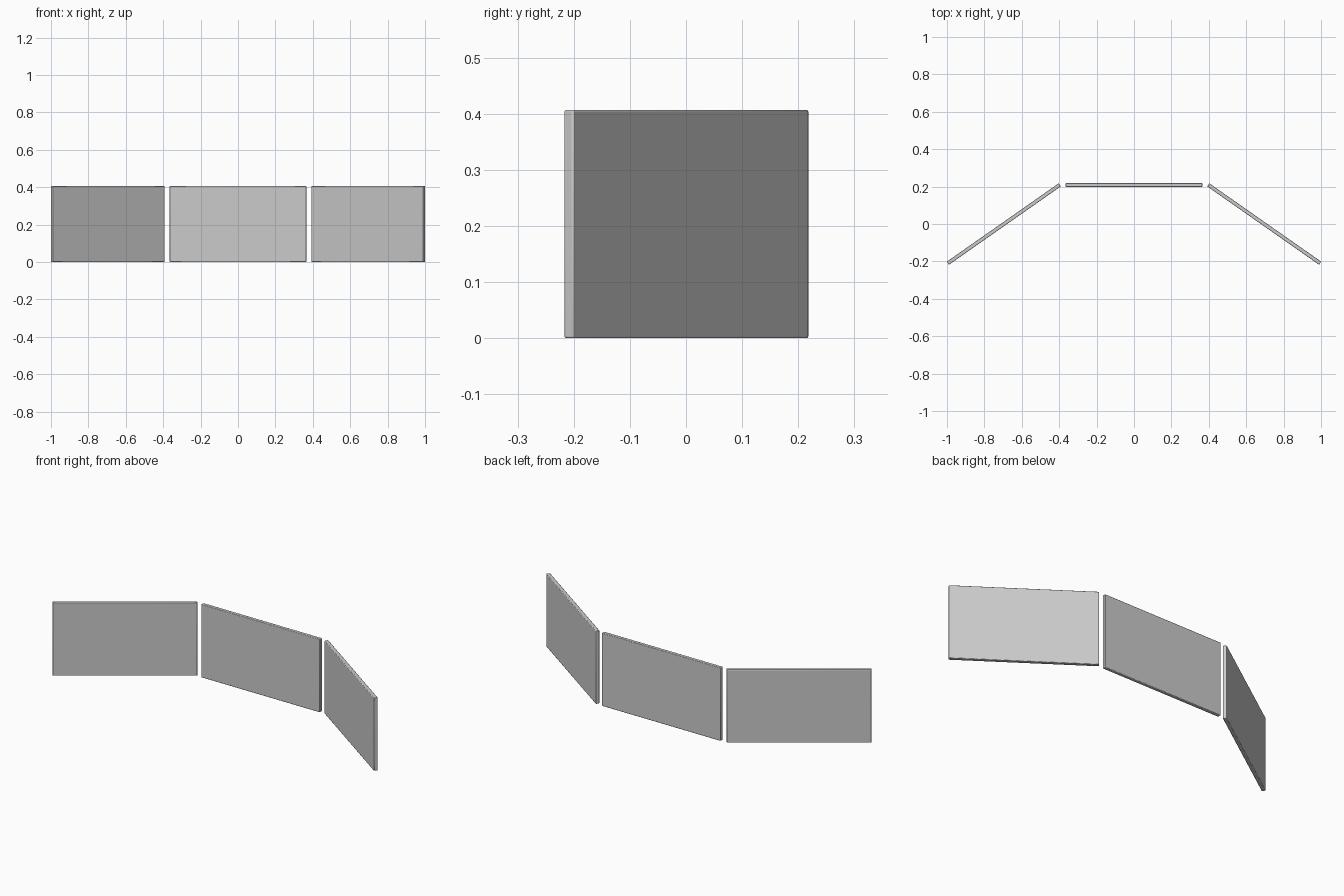
import bpy
from math import radians

if "Cube" in bpy.data.objects:
    bpy.data.objects.remove(bpy.data.objects["Cube"])

LENGTH, THICK, HEIGHT = 0.73, 0.02, 0.407


def panel(name, x, y, angle):
    # Thin upright board with slightly eased edges
    bpy.ops.mesh.primitive_cube_add(size=1, location=(x, y, HEIGHT / 2),
                                    rotation=(0, 0, radians(angle)))
    ob = bpy.context.object
    ob.name = name
    ob.scale = (LENGTH, THICK, HEIGHT)
    bpy.ops.object.transform_apply(location=False, rotation=False, scale=True)
    bevel = ob.modifiers.new("eased_edges", 'BEVEL')
    bevel.width = 0.003
    bevel.segments = 2
    bpy.ops.object.shade_smooth_by_angle(angle=radians(30))


# Centre panel at the back, two wings angled forward
panel("centre_panel", 0, 0.208, 0)
for side, name in ((-1, "left_panel"), (1, "right_panel")):
    panel(name, side * 0.696, 0, -side * 35)
